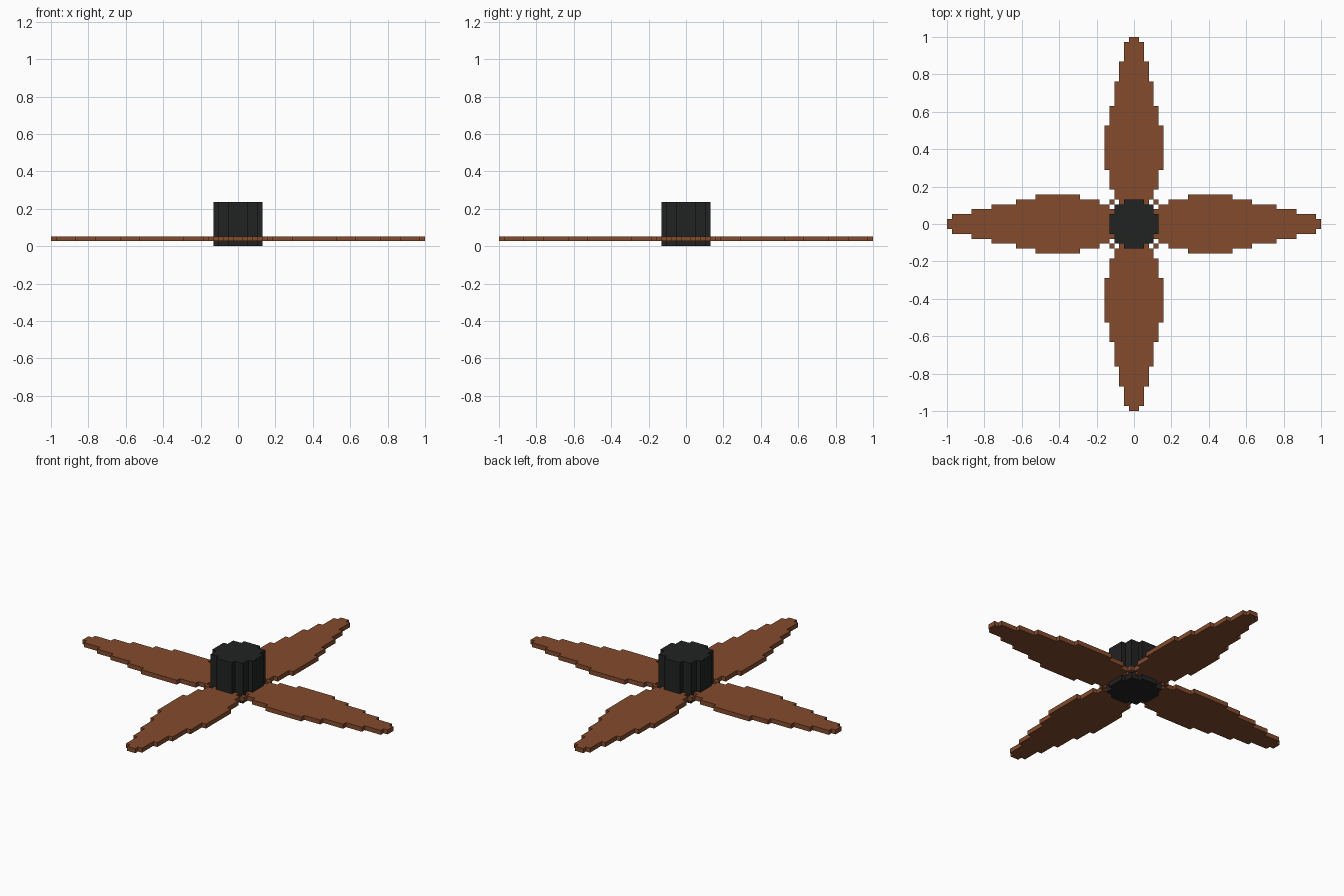
import bpy, bmesh, math
from mathutils import Matrix

cube = bpy.data.objects.get("Cube")
if cube:
    bpy.data.objects.remove(cube, do_unlink=True)

U = 1 / 38  # edge of one block


def material(name, rgb):
    m = bpy.data.materials.new(name)
    m.use_nodes = True
    m.diffuse_color = (*rgb, 1)
    m.node_tree.nodes["Principled BSDF"].inputs["Base Color"].default_value = (*rgb, 1)
    return m


brown = material("wood brown", (0.23, 0.07, 0.026))
black = material("dark metal", (0.0155, 0.016, 0.016))


def stepped_outline(steps):
    """Symmetric stair outline from (start, end, half width) steps along y."""
    right = []
    for start, end, half in steps:
        right += [(half, start), (half, end)]
    return right + [(-x, y) for x, y in reversed(right)]


def prism(name, outline, z0, z1, mat, angle=0):
    """Extrude a flat outline, in block units, and turn it about z."""
    bm = bmesh.new()
    face = bm.faces.new([bm.verts.new((x * U, y * U, z0 * U)) for x, y in outline])
    new = bmesh.ops.extrude_face_region(bm, geom=[face])["geom"]
    top = [g for g in new if isinstance(g, bmesh.types.BMVert)]
    bmesh.ops.translate(bm, verts=top, vec=(0, 0, (z1 - z0) * U))
    bmesh.ops.recalc_face_normals(bm, faces=bm.faces)
    bm.transform(Matrix.Rotation(angle, 4, "Z"))
    mesh = bpy.data.meshes.new(name)
    bm.to_mesh(mesh)
    bm.free()
    mesh.materials.append(mat)
    obj = bpy.data.objects.new(name, mesh)
    bpy.context.collection.objects.link(obj)
    return obj


# Round stepped hub
hub_steps = [(-5, -4, 2), (-4, -2, 4), (-2, 2, 5), (2, 4, 4), (4, 5, 2)]
prism("hub", stepped_outline(hub_steps), 0, 9, black)

# Leaf-shaped blades, with a small corner block between each pair
blade_steps = [(4, 5, 3), (5, 7, 4), (7, 11, 5), (11, 20, 6), (20, 24, 5),
               (24, 29, 4), (29, 33, 3), (33, 37, 2), (37, 38, 1)]
corner = [(4, 4), (5, 4), (5, 5), (4, 5)]
for i, side in enumerate(("back", "right", "front", "left")):
    turn = i * math.pi / 2
    prism(f"{side}_blade", stepped_outline(blade_steps), 1, 2, brown, turn)
    prism(f"{side}_corner_block", corner, 1, 2, brown, turn)
